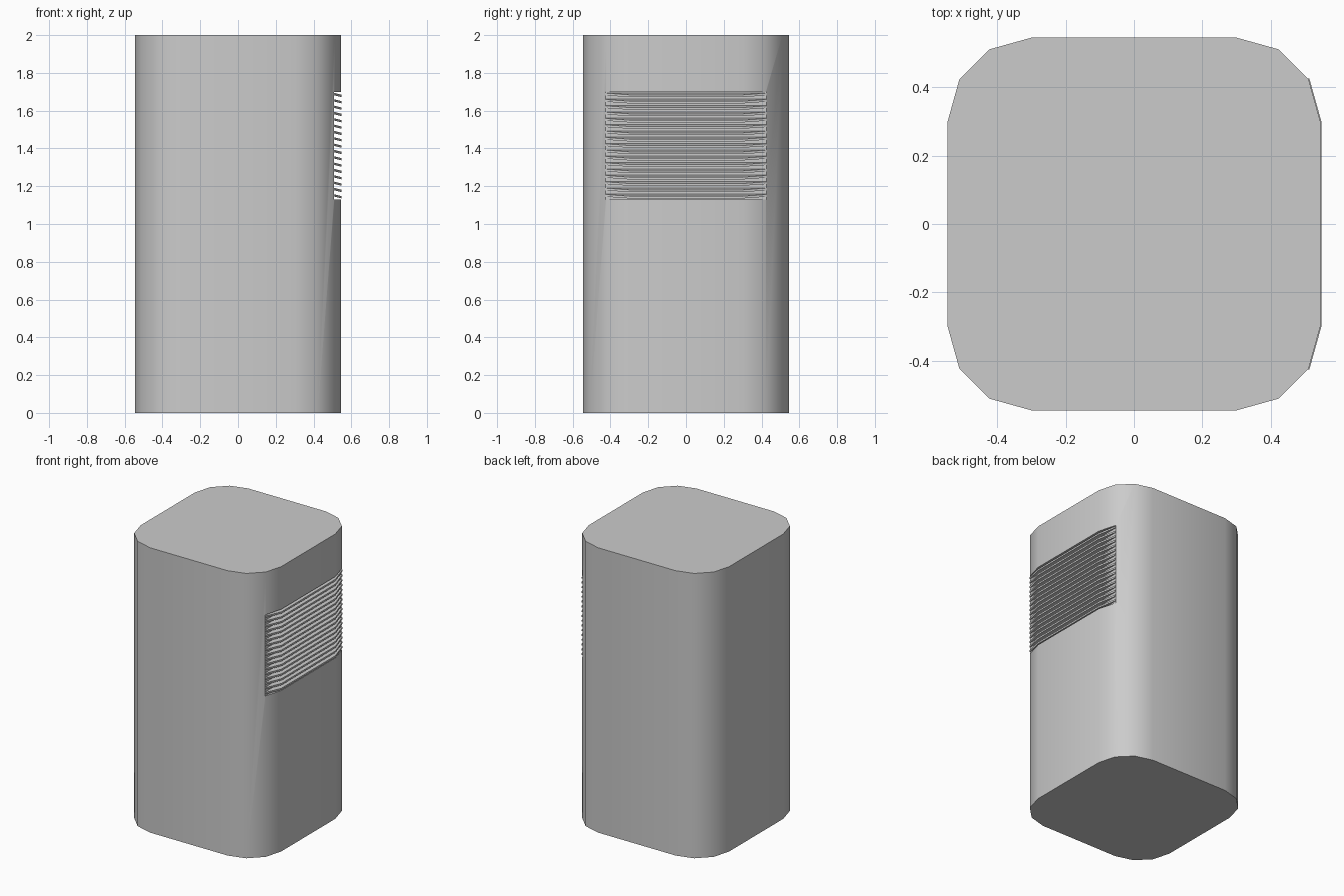
import bpy, bmesh

if "Cube" in bpy.data.objects:
    bpy.data.objects.remove(bpy.data.objects["Cube"])

H = 2.0
CORNER = [(0.545, 0.30), (0.511, 0.422), (0.422, 0.511), (0.30, 0.545)]
Z0, Z1, COUNT = 1.13, 1.70, 17


def prism(bm, outline, z, height, slope=0.0):
    """Closed prism from an xy outline; slope lowers it towards +x."""
    def ring(base):
        return [bm.verts.new((x, y, base - slope * (x - 0.527))) for x, y in outline]
    lo, hi = ring(z), ring(z + height)
    n = len(outline)
    bm.faces.new(lo[::-1])
    bm.faces.new(hi)
    for i in range(n):
        j = (i + 1) % n
        bm.faces.new((lo[i], lo[j], hi[j], hi[i]))


def make(name, bm):
    bmesh.ops.recalc_face_normals(bm, faces=bm.faces[:])
    me = bpy.data.meshes.new(name)
    bm.to_mesh(me)
    bm.free()
    ob = bpy.data.objects.new(name, me)
    bpy.context.collection.objects.link(ob)
    return ob


# tower body: square with faceted round corners
outline = []
pts = CORNER
for _ in range(4):
    outline += pts
    pts = [(-y, x) for x, y in pts]
bm = bmesh.new()
prism(bm, outline, 0, H)
body = make("tower_body", bm)

# shallow recess behind the louvres on the right side
bm = bmesh.new()
prism(bm, [(0.508, -0.43), (0.7, -0.43), (0.7, 0.43), (0.508, 0.43)], Z0, Z1 - Z0)
cutter = make("recess_cutter", bm)
cutter.hide_render = True
cutter.hide_set(True)
mod = body.modifiers.new("recess", 'BOOLEAN')
mod.operation = 'DIFFERENCE'
mod.solver = 'EXACT'
mod.object = cutter

# sloping louvre slats following the body outline
slat = [(0.504, -0.425), (0.513, -0.425), (0.548, -0.30),
        (0.548, 0.30), (0.513, 0.425), (0.504, 0.425)]
step = (Z1 - Z0) / COUNT
bm = bmesh.new()
for i in range(COUNT):
    prism(bm, slat, Z0 + (i + 0.5) * step - 0.006, 0.012, slope=0.25)
make("louvre_slats", bm)

# smooth the rounded corners only
bpy.ops.object.select_all(action='DESELECT')
body.select_set(True)
bpy.context.view_layer.objects.active = body
bpy.ops.object.modifier_apply(modifier="recess")
bpy.data.objects.remove(cutter)
bpy.ops.object.shade_smooth_by_angle(angle=0.6)
